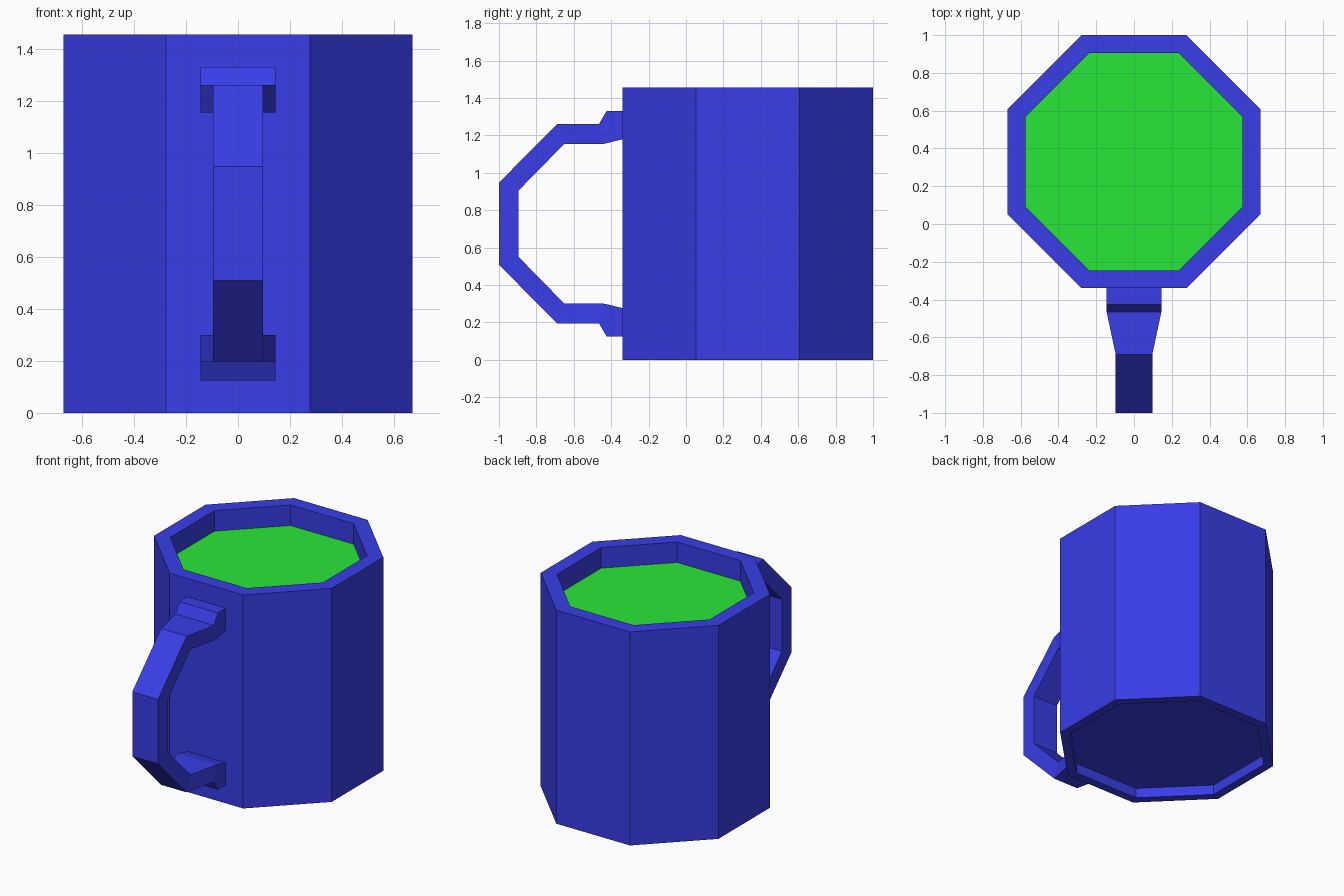
import bpy, bmesh
from math import pi, sin, cos

if "Cube" in bpy.data.objects:
    bpy.data.objects.remove(bpy.data.objects["Cube"])

HEIGHT, CENTRE_Y = 1.455, 0.33


def material(name, rgb):
    mat = bpy.data.materials.new(name)
    mat.diffuse_color = (*rgb, 1)
    mat.use_nodes = True
    mat.node_tree.nodes["Principled BSDF"].inputs["Base Color"].default_value = mat.diffuse_color
    return mat


def make_object(name, rings, mat):
    """Bridge successive rings of points and cap both ends."""
    bm = bmesh.new()
    loops = [[bm.verts.new(p) for p in ring] for ring in rings]
    for a, b in zip(loops, loops[1:]):
        n = len(a)
        for i in range(n):
            j = (i + 1) % n
            bm.faces.new((a[i], a[j], b[j], b[i]))
    bm.faces.new(loops[0])
    if len(loops) > 1:
        bm.faces.new(loops[-1])
        bmesh.ops.recalc_face_normals(bm, faces=bm.faces)
    mesh = bpy.data.meshes.new(name)
    bm.to_mesh(mesh)
    bm.free()
    mesh.materials.append(mat)
    obj = bpy.data.objects.new(name, mesh)
    bpy.context.collection.objects.link(obj)
    return obj


def octagon(apothem, z):
    r = apothem / cos(pi / 8)
    angles = [pi / 8 + i * pi / 4 for i in range(8)]
    return [(r * cos(a), CENTRE_Y + r * sin(a), z) for a in angles]


blue = material("blue_glaze", (0.04, 0.047, 0.8))
green = material("green_liquid", (0.022, 0.8, 0.038))

# Cup: recessed underside, outer wall, rim and hollow inside
profile = [(0.61, 0.07), (0.61, 0), (0.67, 0), (0.67, HEIGHT),
           (0.575, HEIGHT), (0.575, 0.15)]
make_object("cup_body", [octagon(a, z) for a, z in profile], blue)

# Liquid surface
make_object("liquid", [octagon(0.575, 1.315)], green)

# Handle: upper half sections (half width, outer y, z, inner y, z), then mirrored
upper = [(0.145, -0.335, 1.33, -0.335, 1.18),
         (0.145, -0.425, 1.33, -0.415, 1.16),
         (0.145, -0.465, 1.26, -0.44, 1.155),
         (0.097, -0.69, 1.26, -0.65, 1.155),
         (0.097, -1.0, 0.947, -0.895, 0.905)]
lower = [(w, yo, HEIGHT - zo, yi, HEIGHT - zi)
         for w, yo, zo, yi, zi in reversed(upper)]
make_object("handle", [[(-w, yo, zo), (w, yo, zo), (w, yi, zi), (-w, yi, zi)]
                       for w, yo, zo, yi, zi in upper + lower], blue)
